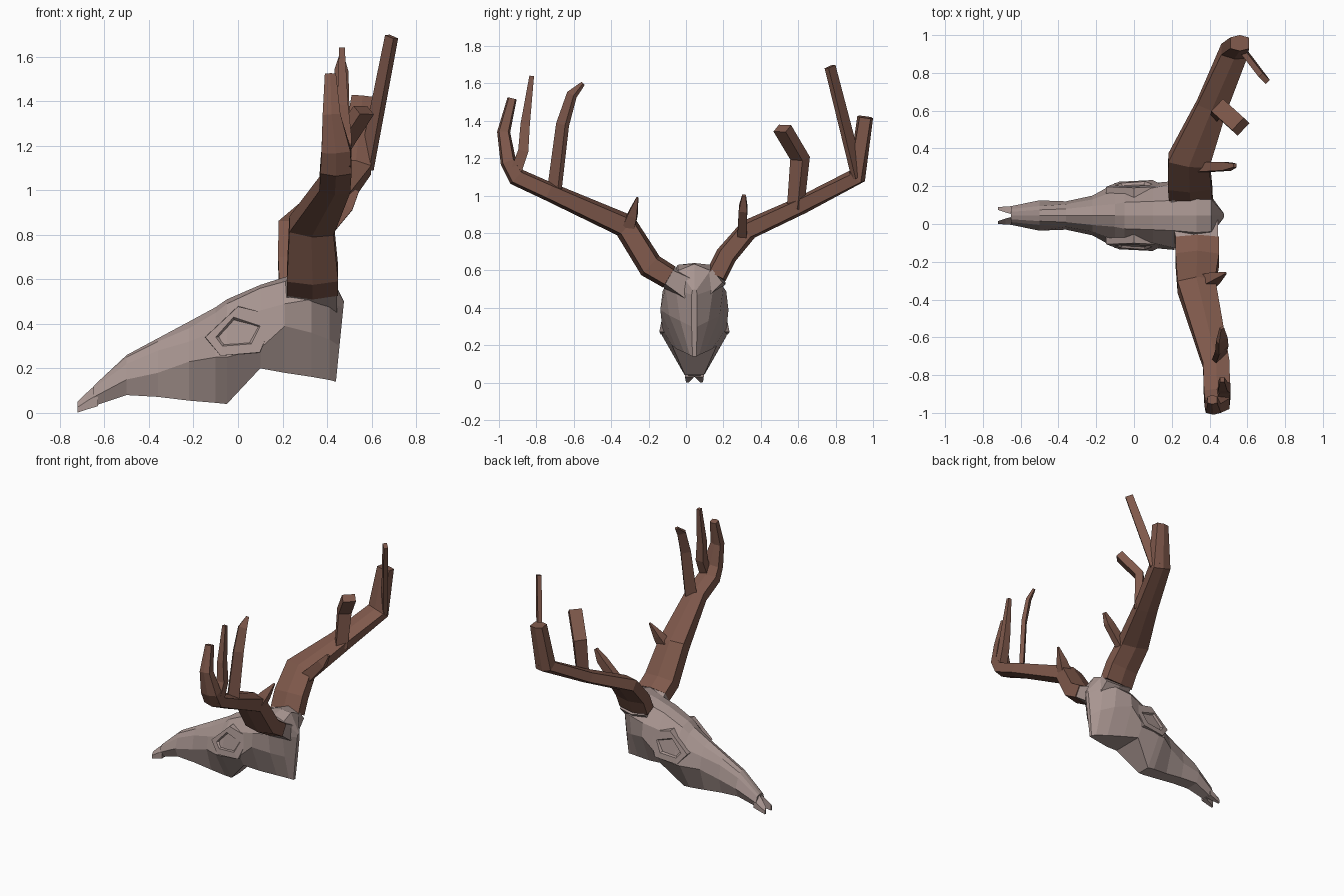
import bpy
import bmesh
from mathutils import Vector

cube = bpy.data.objects.get("Cube")
if cube:
    bpy.data.objects.remove(cube, do_unlink=True)

MID = 0.045  # y of the skull's mirror plane


def make_material(name, rgb):
    mat = bpy.data.materials.new(name)
    mat.use_nodes = True
    color = (*rgb, 1)
    mat.diffuse_color = color
    mat.node_tree.nodes["Principled BSDF"].inputs["Base Color"].default_value = color
    return mat


bone = make_material("pale bone", (0.39, 0.30, 0.28))
horn = make_material("brown antler", (0.21, 0.098, 0.07))


def loft(name, rings, mat):
    """Skin a series of equal closed rings and cap both ends."""
    bm = bmesh.new()
    loops = [[bm.verts.new(p) for p in ring] for ring in rings]
    count = len(loops[0])
    for a, b in zip(loops, loops[1:]):
        for i in range(count):
            j = (i + 1) % count
            bm.faces.new((a[i], a[j], b[j], b[i]))
    bm.faces.new(loops[0])
    bm.faces.new(loops[-1])
    bmesh.ops.recalc_face_normals(bm, faces=bm.faces)
    mesh = bpy.data.meshes.new(name)
    bm.to_mesh(mesh)
    bm.free()
    mesh.materials.append(mat)
    obj = bpy.data.objects.new(name, mesh)
    bpy.context.collection.objects.link(obj)
    return obj


HEX = [(0.5, -0.35), (0.5, 0.35), (0, 0.5), (-0.5, 0.35), (-0.5, -0.35), (0, -0.5)]
BOX = [(0.5, -0.5), (0.5, 0.5), (-0.5, 0.5), (-0.5, -0.5)]


def sweep(name, path, shape, mat, axis=(1, 0, 0)):
    """Sweep a section along points of (x, y, z, width along axis, thickness)."""
    points = [Vector(p[:3]) for p in path]
    rings = []
    for i, p in enumerate(path):
        before = points[i] - points[i - 1] if i else Vector()
        after = points[i + 1] - points[i] if i + 1 < len(points) else Vector()
        along = (before.normalized() + after.normalized()).normalized()
        side = Vector(axis).normalized()
        side = (side - along * side.dot(along)).normalized()
        up = along.cross(side)
        rings.append([points[i] + side * u * p[3] + up * v * p[4] for u, v in shape])
    return loft(name, rings, mat)


# Skull: half sections (half width, z) from crown to jaw, placed along x
sections = [
    (-0.65, [(0, .12), (.02, .12), (.035, .11), (.05, .07), (.03, .03)]),
    (-0.50, [(0, .26), (.03, .25), (.05, .22), (.08, .15), (.05, .08)]),
    (-0.36, [(0, .335), (.035, .32), (.06, .28), (.075, .18), (.05, .072)]),
    (-0.22, [(0, .41), (.05, .38), (.085, .32), (.105, .23), (.05, .055)]),
    (-0.10, [(0, .475), (.06, .45), (.13, .37), (.172, .25), (.055, .045)]),
    (-0.05, [(0, .51), (.07, .49), (.135, .41), (.172, .25), (.05, .04)]),
    (0.10, [(0, .575), (.075, .56), (.145, .46), (.172, .29), (.12, .20)]),
    (0.21, [(0, .61), (.08, .59), (.17, .49), (.182, .39), (.095, .18)]),
    (0.33, [(0, .64), (.09, .63), (.155, .51), (.135, .36), (.055, .162)]),
    (0.41, [(0, .635), (.085, .60), (.10, .50), (.075, .33), (.025, .148)]),
    (0.46, [(0, .50), (.01, .495), (.015, .47), (.015, .30), (.01, .14)]),
]
rings = []
for n, (x, half) in enumerate(sections):
    lean = 0.1 if n == len(sections) - 1 else 0
    ring = [(x + lean * (z - 0.34), MID + w, z) for w, z in half]
    ring += [(x + lean * (z - 0.34), MID - w, z) for w, z in reversed(half[1:])]
    rings.append(ring)
loft("skull", rings, bone)

# Eye sockets and snout prongs on both sides
eye_outer = [(-0.15, .34), (0, .48), (.17, .44), (.1, .27), (-0.08, .255)]
eye_inner = [(-0.10, .34), (-0.02, .43), (.1, .39), (.06, .31), (-0.07, .30)]


def shrink(outline, f):
    cx = sum(p[0] for p in outline) / len(outline)
    cz = sum(p[1] for p in outline) / len(outline)
    return [(cx + (x - cx) * f, cz + (z - cz) * f) for x, z in outline]


for sign, label in ((1, "left"), (-1, "right")):
    def eye_ring(outline, reach):
        # The socket follows the slope of the brow and narrows towards the snout
        return [(x, MID + sign * (reach - (z - 0.26) * 0.2 + min(0, x) * 0.15), z)
                for x, z in outline]

    loft(label + "_eye_socket", [eye_ring(eye_outer, .13), eye_ring(shrink(eye_outer, .98), .19),
                                 eye_ring(eye_inner, .19), eye_ring(shrink(eye_inner, .85), .174)],
         bone)

    prong = []
    for x, near, far, low, high in ((-0.63, .003, .05, .03, .135), (-0.68, .016, .048, .015, .09),
                                    (-0.72, .03, .044, .002, .05)):
        prong.append([(x, MID + sign * y, z) for y, z in
                      ((near, low), (far, low), (far, (low + high) / 2), (near, high))])
    loft(label + "_snout_prong", prong, bone)

# Bony stumps under the antlers
sweep("left_antler_stump", [(.30, .08, .50, .24, .16), (.31, .175, .575, .21, .12)], HEX, bone)
sweep("right_antler_stump", [(.32, .02, .50, .25, .16), (.335, -.10, .57, .22, .12)], HEX, bone)

# Main beams
sweep("right_antler_beam", [
    (.335, -.09, .565, .23, .13), (.335, -.19, .625, .23, .14), (.33, -.325, .84, .20, .135),
    (.435, -.74, 1.025, .14, .10), (.44, -.905, 1.10, .14, .10), (.44, -.95, 1.18, .13, .085),
    (.42, -.975, 1.34, .08, .07), (.415, -.93, 1.52, .05, .05)], HEX, horn)
sweep("left_antler_beam", [
    (.30, .16, .57, .23, .115), (.295, .215, .68, .23, .115), (.29, .335, .82, .22, .11),
    (.41, .62, .95, .16, .095), (.53, .915, 1.105, .14, .10), (.56, .958, 1.42, .10, .085)],
      HEX, horn)

# Tines, each with the direction its section is widest in
ACROSS, SLANT, COUNTER = (1, 0, 0), (1, -1, 0), (1, 1, 0)
tines = {
    "right_inner_tine": (ACROSS, [(.47, -.92, 1.10, .07, .06), (.48, -.87, 1.24, .06, .055),
                                  (.47, -.86, 1.38, .05, .05), (.467, -.825, 1.64, .025, .025)]),
    "right_middle_tine": (COUNTER, [(.45, -.705, 1.02, .08, .03), (.465, -.66, 1.38, .07, .03),
                                    (.465, -.61, 1.54, .06, .025), (.465, -.55, 1.60, .02, .015)]),
    "right_brow_spike": (ACROSS, [(.38, -.31, .82, .09, .07), (.43, -.285, .90, .06, .05),
                                  (.485, -.26, .99, .01, .01)]),
    "left_long_tine": (SLANT, [(.575, .92, 1.10, .07, .03), (.69, .77, 1.69, .055, .03)]),
    "left_middle_tine": (COUNTER, [(.45, .585, .93, .08, .05), (.46, .61, 1.20, .09, .06),
                                   (.565, .515, 1.36, .09, .055)]),
    "left_brow_spike": (ACROSS, [(.36, .30, .79, .08, .05), (.49, .305, .93, .06, .045),
                                 (.535, .31, 1.00, .02, .02)]),
}
for name, (axis, path) in tines.items():
    sweep(name, path, BOX, horn, axis)
